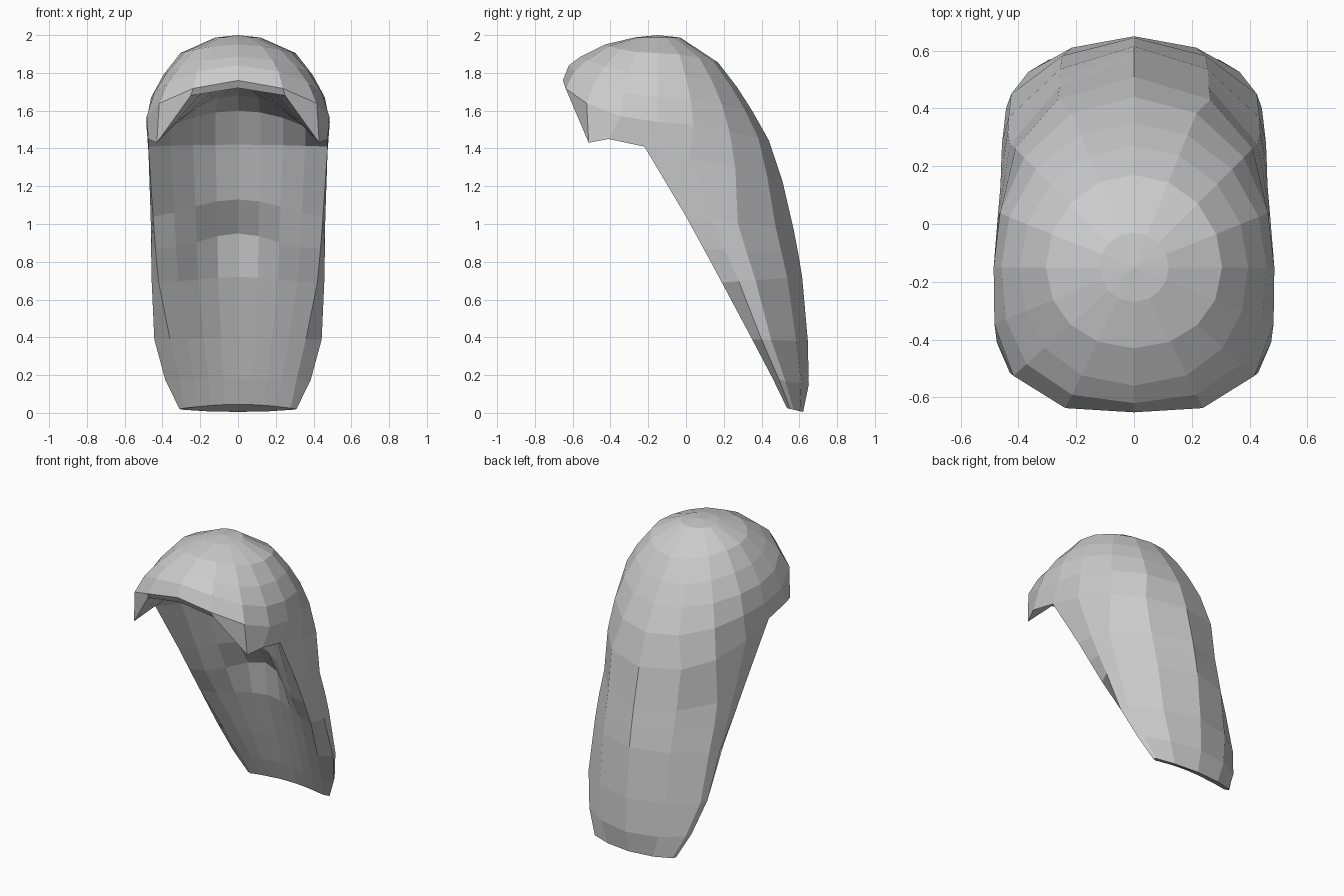
import bpy, bmesh
from math import sin, cos, radians

cube = bpy.data.objects.get("Cube")
if cube:
    bpy.data.objects.remove(cube, do_unlink=True)

grey = bpy.data.materials.new("hair grey")
grey.use_nodes = True
grey.diffuse_color = (0.6, 0.6, 0.6, 1)
grey.node_tree.nodes["Principled BSDF"].inputs["Base Color"].default_value = (0.6, 0.6, 0.6, 1)

# Crown profiles: (distance from the crown axis, height) per ring
CROWN_Y, TOP = -0.15, 2.0
FRONT = [(.12, 1.988), (.28, 1.95), (.41, 1.885), (.47, 1.84), (.502, 1.76)]
SIDE = [(.12, 1.987), (.305, 1.905), (.395, 1.79), (.46, 1.67), (.486, 1.54)]
BACK = [(.12, 1.987), (.32, 1.855), (.42, 1.725), (.50, 1.6), (.59, 1.44)]
AZIMUTHS = [0, 26, 48, 68, 90, 112, 135, 158, 180]

# Lower edge of the fringe, centre to side
FRINGE = [(0, -.63, 1.72), (.25, -.62, 1.68), (.43, -.515, 1.43), (.475, -.41, 1.45)]

# Tail rows: front edge (x, y, z), half width, back centre (y, z),
# back corner (fraction of width, fraction front to back)
TAIL = [
    ((.475, -.22, 1.41), .472, (.51, 1.23), (.87, .66)),
    ((.45, 0, 1.04), .462, (.57, .97), (.93, .48)),
    ((.437, .093, .87), .46, (.595, .84), (.95, .45)),
    ((.42, .19, .69), .457, (.615, .72), (.95, .42)),
    ((.36, .35, .39), .443, (.645, .38), (.96, .34)),
    ((.31, .46, .18), .385, (.65, .15), (.95, .35)),
    ((.28, .535, .025), .31, (.62, .005), (.95, .4)),
]

# Hollow: centre line of the lining (y, z) and sharpness, fringe to tail tip
HOLLOW = [(-.45, 1.72, 1), (-.15, 1.68, 1), (-.02, 1.6, 1), (.08, 1.42, 1.2), (.17, 1.13, 1.8),
          (.30, .95, 3), (.32, .72, 2), (.42, .4, 1.6), (.49, .18, 1.2), (.54, .045, 1)]
ACROSS = [0, .25, .5, .75]

bm = bmesh.new()


def lerp(a, b, t):
    return a + (b - a) * t


def skin(row_a, row_b):
    """Join two rows of equal length with quads."""
    for i in range(len(row_a) - 1):
        bm.faces.new((row_a[i], row_a[i + 1], row_b[i + 1], row_b[i]))


def crown_point(ring, degrees):
    a = radians(degrees)
    end = FRONT if degrees <= 90 else BACK
    t = sin(a) ** 2
    dist = lerp(end[ring][0], SIDE[ring][0], t)
    height = lerp(end[ring][1], SIDE[ring][1], t)
    if degrees < 90:    # squarer towards the fringe
        dist *= 1 + .14 * sin(2 * a) ** 2 * (ring / 4) ** 2
    return (dist * sin(a), CROWN_Y - dist * cos(a), height)


# Crown
pole = bm.verts.new((0, CROWN_Y, TOP))
rings = [[bm.verts.new(crown_point(r, d)) for d in AZIMUTHS] for r in range(len(SIDE))]
for a, b in zip(rings[0], rings[0][1:]):
    bm.faces.new((pole, a, b))
for a, b in zip(rings, rings[1:]):
    skin(a, b)

# Long tail, hanging from the side and back of the crown
tail_rows = []
for (x, y, z), width, (back_y, back_z), (corner_x, corner) in TAIL:
    row = [bm.verts.new((x, y, z))]
    section = [(1, corner * .5), (corner_x, corner), (.56, lerp(corner, 1, .68)), (0, 1)]
    for across, along in section:
        row.append(bm.verts.new((across * width, lerp(y, back_y, along), lerp(z, back_z, along))))
    tail_rows.append(row)
skin(rings[-1][4:], tail_rows[0])
for a, b in zip(tail_rows, tail_rows[1:]):
    skin(a, b)

# Fringe
fringe = [bm.verts.new(p) for p in FRINGE] + [tail_rows[0][0]]
skin(rings[-1][:5], fringe)

# Hollow lining, from the fringe down to the tail tip
rim = fringe[1:] + [row[0] for row in tail_rows[1:]]
lining = []
for edge, (cy, cz, sharpness) in zip(rim, HOLLOW):
    x, y, z = edge.co
    row = []
    for u in ACROSS:
        k = (1 - u ** 2) ** sharpness
        row.append(bm.verts.new((x * u, lerp(y, cy, k), lerp(z, cz, k))))
    lining.append(row + [edge])
for a, b in zip(lining[0], lining[0][1:]):
    bm.faces.new((fringe[0], a, b))
for a, b in zip(lining, lining[1:]):
    skin(a, b)

# Tail tip
bm.faces.new(lining[-1] + tail_rows[-1][1:])

# Other half
bmesh.ops.mirror(bm, geom=bm.verts[:] + bm.edges[:] + bm.faces[:], axis='X', merge_dist=.0005)
bmesh.ops.remove_doubles(bm, verts=bm.verts[:], dist=.0005)
bmesh.ops.recalc_face_normals(bm, faces=bm.faces[:])

mesh = bpy.data.meshes.new("long_hair")
bm.to_mesh(mesh)
bm.free()
mesh.materials.append(grey)
hair = bpy.data.objects.new("long_hair", mesh)
bpy.context.collection.objects.link(hair)
